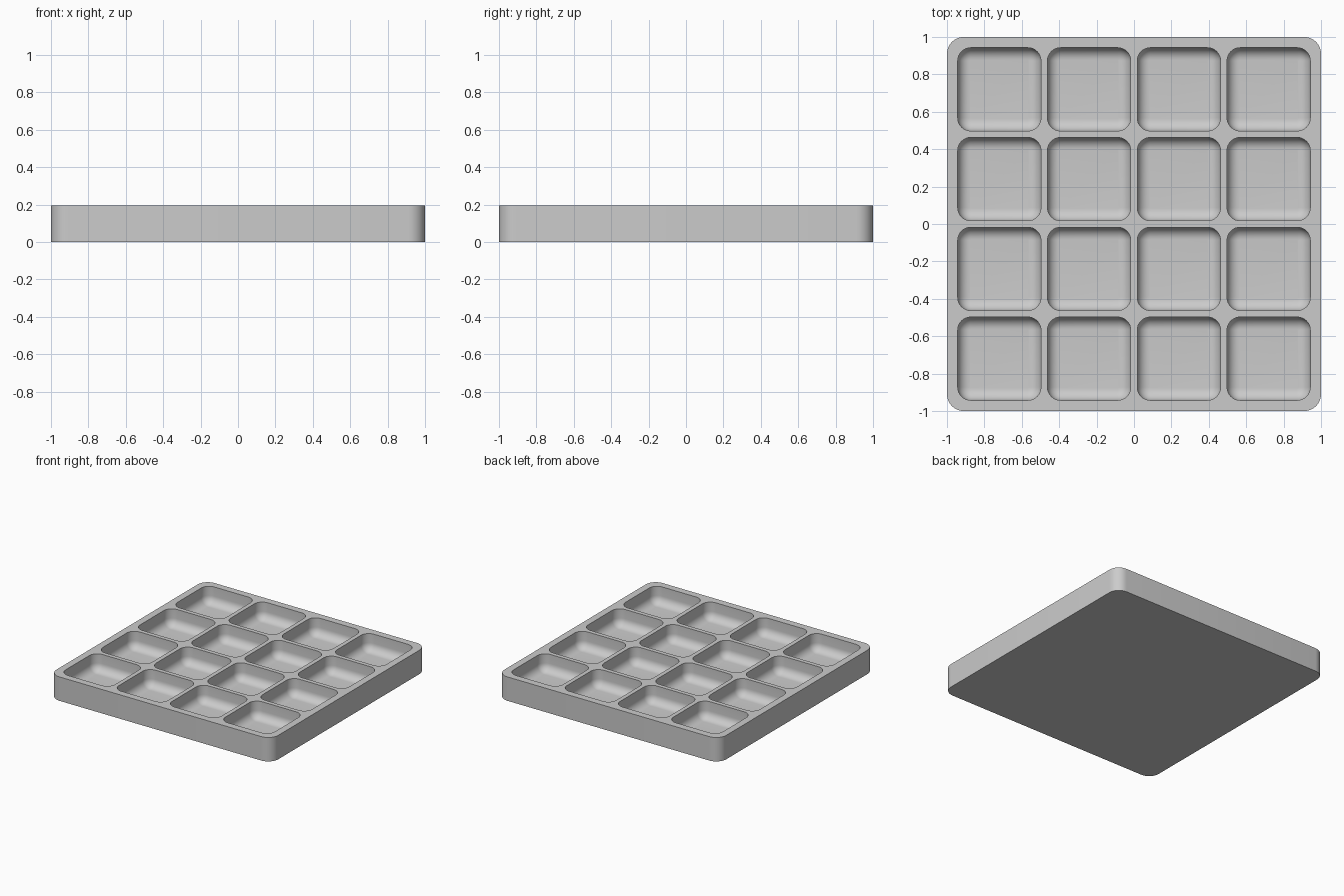
import bpy
import bmesh
from math import sin, cos, pi, radians

HEIGHT = 0.195      # overall tray height
FLOOR = 0.055       # thickness under the pockets
PITCH = 0.48        # pocket spacing
POCKET = 0.2225     # pocket half width
POCKET_R = 0.07     # pocket corner radius
FILLET = 0.065      # rounding between pocket wall and floor
STEPS = 8

cube = bpy.data.objects.get("Cube")
if cube:
    bpy.data.objects.remove(cube, do_unlink=True)

grey = bpy.data.materials.new("plain grey")
grey.use_nodes = True
colour = (0.6, 0.6, 0.6, 1)
grey.diffuse_color = colour
bsdf = next(n for n in grey.node_tree.nodes if n.type == 'BSDF_PRINCIPLED')
bsdf.inputs["Base Color"].default_value = colour

bm = bmesh.new()


def rounded_square(cx, cy, half, radius, z):
    """Ring of vertices around a square with rounded corners."""
    ring = []
    for corner, (sx, sy) in enumerate([(1, 1), (-1, 1), (-1, -1), (1, -1)]):
        for i in range(STEPS + 1):
            a = (corner + i / STEPS) * pi / 2
            ring.append(bm.verts.new((cx + sx * (half - radius) + radius * cos(a),
                                      cy + sy * (half - radius) + radius * sin(a), z)))
    return ring


def bridge(a, b):
    """Join two matching rings with a band of quads."""
    n = len(a)
    for i in range(n):
        j = (i + 1) % n
        bm.faces.new((a[i], a[j], b[j], b[i]))


# Outer wall and underside
bottom = rounded_square(0, 0, 1, 0.09, 0)
top = rounded_square(0, 0, 1, 0.09, HEIGHT)
bridge(bottom, top)
bm.faces.new(bottom[::-1])
rims = [top]

# Four by four pockets with straight walls and filleted floors
for col in range(4):
    for row in range(4):
        cx, cy = (col - 1.5) * PITCH, (row - 1.5) * PITCH
        ring = rounded_square(cx, cy, POCKET, POCKET_R, HEIGHT)
        rims.append(ring)
        for k in range(STEPS + 1):
            t = k / STEPS * pi / 2
            inset = FILLET * (1 - cos(t))
            lower = rounded_square(cx, cy, POCKET - inset, POCKET_R - inset,
                                   FLOOR + FILLET * (1 - sin(t)))
            bridge(ring, lower)
            ring = lower
        bm.faces.new(ring)

# Flat top between the outer edge and the pocket rims
edges = [bm.edges.get((r[i - 1], r[i])) for r in rims for i in range(len(r))]
bmesh.ops.triangle_fill(bm, use_beauty=True, use_dissolve=False,
                        edges=edges, normal=(0, 0, 1))
bmesh.ops.recalc_face_normals(bm, faces=bm.faces)

mesh = bpy.data.meshes.new("compartment_tray")
bm.to_mesh(mesh)
bm.free()
mesh.materials.append(grey)
tray = bpy.data.objects.new("compartment_tray", mesh)
bpy.context.collection.objects.link(tray)

# Smooth the rounded areas, keep the rims sharp
bpy.ops.object.select_all(action='DESELECT')
tray.select_set(True)
bpy.context.view_layer.objects.active = tray
bpy.ops.object.shade_smooth_by_angle(angle=radians(30))
